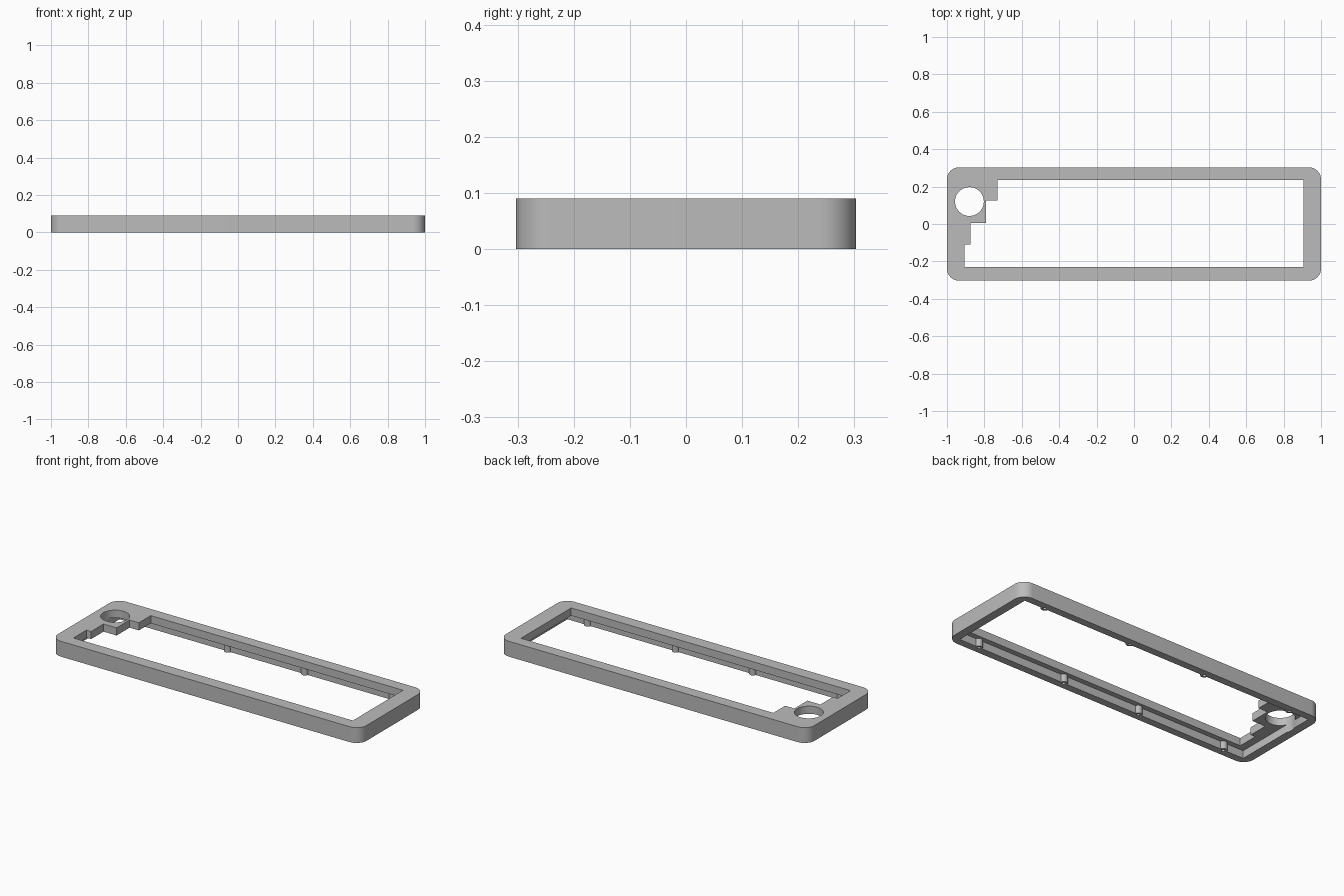
import bpy, bmesh, math

cube = bpy.data.objects.get("Cube")
if cube:
    bpy.data.objects.remove(cube, do_unlink=True)

HEIGHT, LEDGE = 0.09, 0.045

grey = bpy.data.materials.new("plain_grey")
grey.use_nodes = True
colour = (0.5, 0.5, 0.5, 1)
grey.diffuse_color = colour
grey.node_tree.nodes["Principled BSDF"].inputs["Base Color"].default_value = colour


def prism(name, outline, z0, z1):
    """Extrude a flat outline from z0 to z1."""
    bm = bmesh.new()
    base = bm.faces.new([bm.verts.new((x, y, z0)) for x, y in outline])
    grown = bmesh.ops.extrude_face_region(bm, geom=[base])["geom"]
    tops = [v for v in grown if isinstance(v, bmesh.types.BMVert)]
    bmesh.ops.translate(bm, verts=tops, vec=(0, 0, z1 - z0))
    bmesh.ops.recalc_face_normals(bm, faces=bm.faces)
    mesh = bpy.data.meshes.new(name)
    bm.to_mesh(mesh)
    bm.free()
    mesh.materials.append(grey)
    obj = bpy.data.objects.new(name, mesh)
    bpy.context.collection.objects.link(obj)
    return obj


def arc(cx, cy, r, start, sweep, steps):
    return [(cx + r * math.cos(start + sweep * i / steps),
             cy + r * math.sin(start + sweep * i / steps)) for i in range(steps + 1)]


def circle(cx, cy, r, steps):
    return arc(cx, cy, r, 0, math.tau, steps)[:-1]


def rectangle(hx, hy):
    return [(-hx, -hy), (hx, -hy), (hx, hy), (-hx, hy)]


def rounded(hx, hy, r):
    points = []
    for i, (sx, sy) in enumerate([(1, 1), (-1, 1), (-1, -1), (1, -1)]):
        points += arc(sx * (hx - r), sy * (hy - r), r, i * math.pi / 2, math.pi / 2, 12)
    return points


def combine(target, other, operation):
    """Apply a boolean and discard the helper."""
    other.hide_render = True
    mod = target.modifiers.new(operation, 'BOOLEAN')
    mod.operation, mod.solver, mod.object = operation, 'EXACT', other
    bpy.context.view_layer.objects.active = target
    bpy.ops.object.modifier_apply(modifier=mod.name)
    bpy.data.objects.remove(other, do_unlink=True)


# Outer case body with rounded vertical corners
case = prism("case_frame", rounded(1, 0.303, 0.065), 0, HEIGHT)

# Recess underneath, leaving the outer wall and a top lip
combine(case, prism("recess_cutter", rectangle(0.95, 0.26), -0.02, LEDGE), 'DIFFERENCE')

# Screw bosses along the long walls
spots = [(x, y) for x in (-0.82, -0.25, 0.25, 0.82) for y in (-0.264, 0.264)]
for x, y in spots:
    combine(case, prism("screw_boss", circle(x, y, 0.021, 20), 0, LEDGE + 0.01), 'UNION')

# Stepped opening through the top
opening = [(-0.905, -0.23), (0.905, -0.23), (0.905, 0.235), (-0.73, 0.235),
           (-0.73, 0.125), (-0.79, 0.125), (-0.79, 0.005), (-0.875, 0.005),
           (-0.875, -0.11), (-0.905, -0.11)]
combine(case, prism("opening_cutter", opening, LEDGE - 0.01, HEIGHT + 0.02), 'DIFFERENCE')

# Round knob hole
combine(case, prism("knob_cutter", circle(-0.88, 0.12, 0.077, 48), -0.02, HEIGHT + 0.02), 'DIFFERENCE')

# Blind screw holes
for x, y in spots:
    combine(case, prism("screw_cutter", circle(x, y, 0.009, 14), -0.02, 0.05), 'DIFFERENCE')

# Smooth the rounded corners and holes, keep the edges sharp
bpy.ops.object.select_all(action='DESELECT')
case.select_set(True)
bpy.context.view_layer.objects.active = case
bpy.ops.object.shade_smooth_by_angle(angle=math.radians(30))
